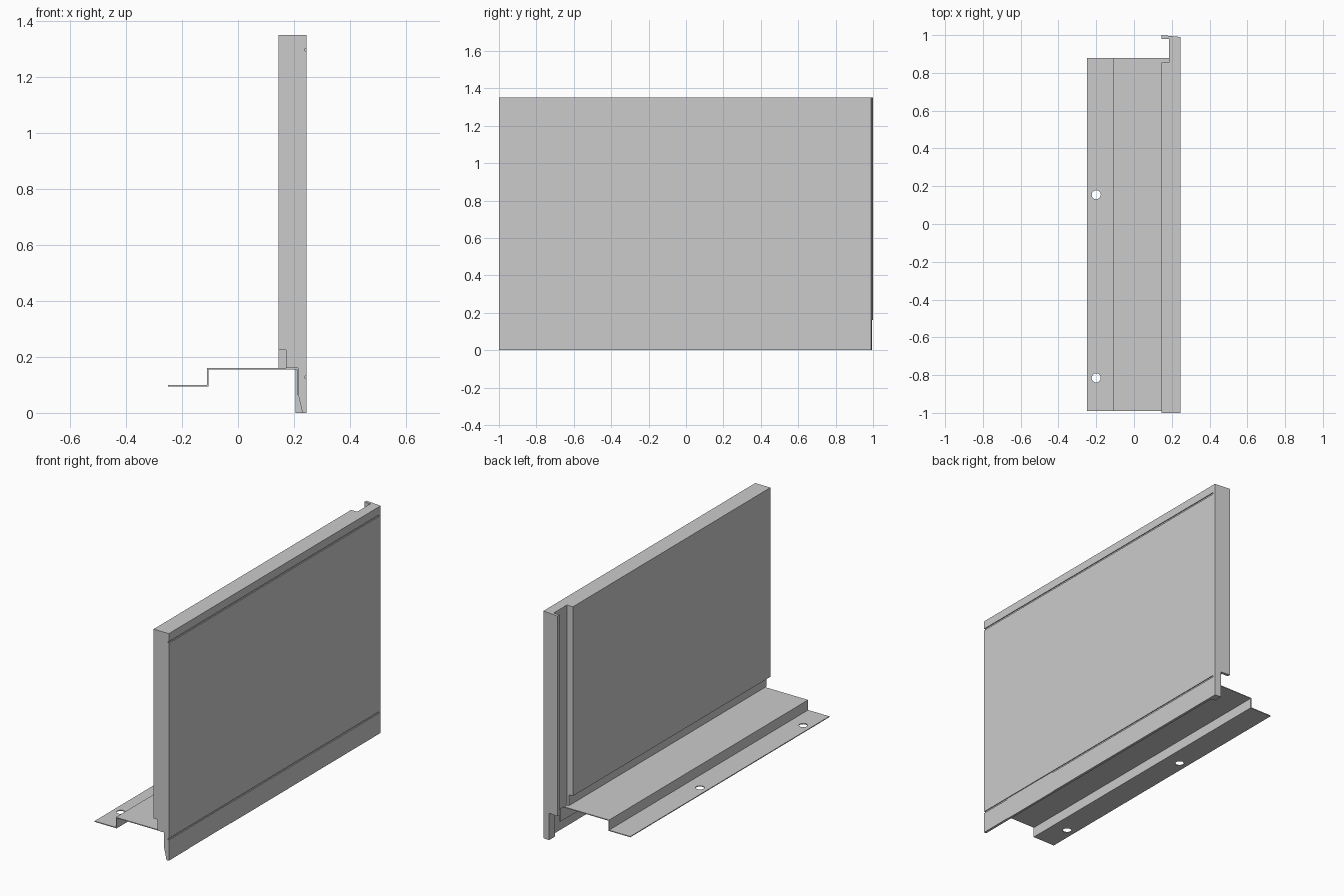
import bpy, bmesh
from mathutils import Vector

if "Cube" in bpy.data.objects:
    bpy.data.objects.remove(bpy.data.objects["Cube"])


def prism(name, pts, axis, lo, hi):
    """Extrude a 2D profile: axis 'y' takes (x, z) points, axis 'z' takes (x, y)."""
    def place(p, t):
        return (p[0], t, p[1]) if axis == 'y' else (p[0], p[1], t)
    bm = bmesh.new()
    face = bm.faces.new([bm.verts.new(place(p, lo)) for p in pts])
    ext = bmesh.ops.extrude_face_region(bm, geom=[face])
    shift = Vector(place((0, 0), hi - lo))
    bmesh.ops.translate(bm, vec=shift,
                        verts=[v for v in ext["geom"] if isinstance(v, bmesh.types.BMVert)])
    bmesh.ops.recalc_face_normals(bm, faces=bm.faces)
    mesh = bpy.data.meshes.new(name)
    bm.to_mesh(mesh)
    bm.free()
    ob = bpy.data.objects.new(name, mesh)
    bpy.context.collection.objects.link(ob)
    return ob


def box(name, x0, x1, y0, y1, z0, z1):
    return prism(name, [(x0, y0), (x1, y0), (x1, y1), (x0, y1)], 'z', z0, z1)


def cut(target, cutter):
    """Subtract the cutter, apply the result and remove the cutter."""
    cutter.hide_render = True
    mod = target.modifiers.new("cut", 'BOOLEAN')
    mod.operation, mod.solver, mod.object = 'DIFFERENCE', 'EXACT', cutter
    bpy.context.view_layer.objects.active = target
    bpy.ops.object.modifier_apply(modifier=mod.name)
    bpy.data.objects.remove(cutter)


# Upright panel with the channel and flange at its far end
panel = prism("panel", [(0.145, -1), (0.245, -1), (0.245, 0.99), (0.145, 1.0),
                        (0.145, 0.98), (0.185, 0.98), (0.185, 0.855), (0.145, 0.855)],
              'z', 0, 1.35)

# Step along the lower back edge
cut(panel, box("step_cutter", 0.1, 0.172, -1.1, 0.979, -0.1, 0.225))

# Tapered skirt below the panel, with a thicker end block
cut(panel, prism("skirt_cutter", [(0.1, -0.1), (0.23, -0.1), (0.23, 0), (0.215, 0.065),
                                  (0.215, 0.16), (0.1, 0.16)], 'y', -1.1, 0.94))
cut(panel, box("end_block_cutter", 0.09, 0.205, 0.9, 1.1, -0.1, 0.16))

# Two horizontal grooves in the outer face
for z in (0.127, 1.297):
    cut(panel, box("groove_cutter", 0.24, 0.3, -1.1, 0.975, z - 0.005, z + 0.005))

# Shallow recess in the skirt
cut(panel, box("recess_cutter", 0.243, 0.3, -0.8, -0.41, -0.1, 0.125))

# Folded sheet mounting bracket
t = 0.005
bracket = prism("mounting_bracket",
                [(-0.25, 0.1), (-0.11, 0.1), (-0.11, 0.16), (0.215, 0.16), (0.215, 0.065),
                 (0.215 - t, 0.065), (0.215 - t, 0.16 - t), (-0.11 + t, 0.16 - t),
                 (-0.11 + t, 0.1 - t), (-0.25, 0.1 - t)], 'y', -0.99, 0.88)

# Screw holes in the foot of the bracket
for y in (0.155, -0.815):
    bpy.ops.mesh.primitive_cylinder_add(vertices=24, radius=0.024, depth=0.1,
                                        location=(-0.2, y, 0.1))
    cut(bracket, bpy.context.object)
